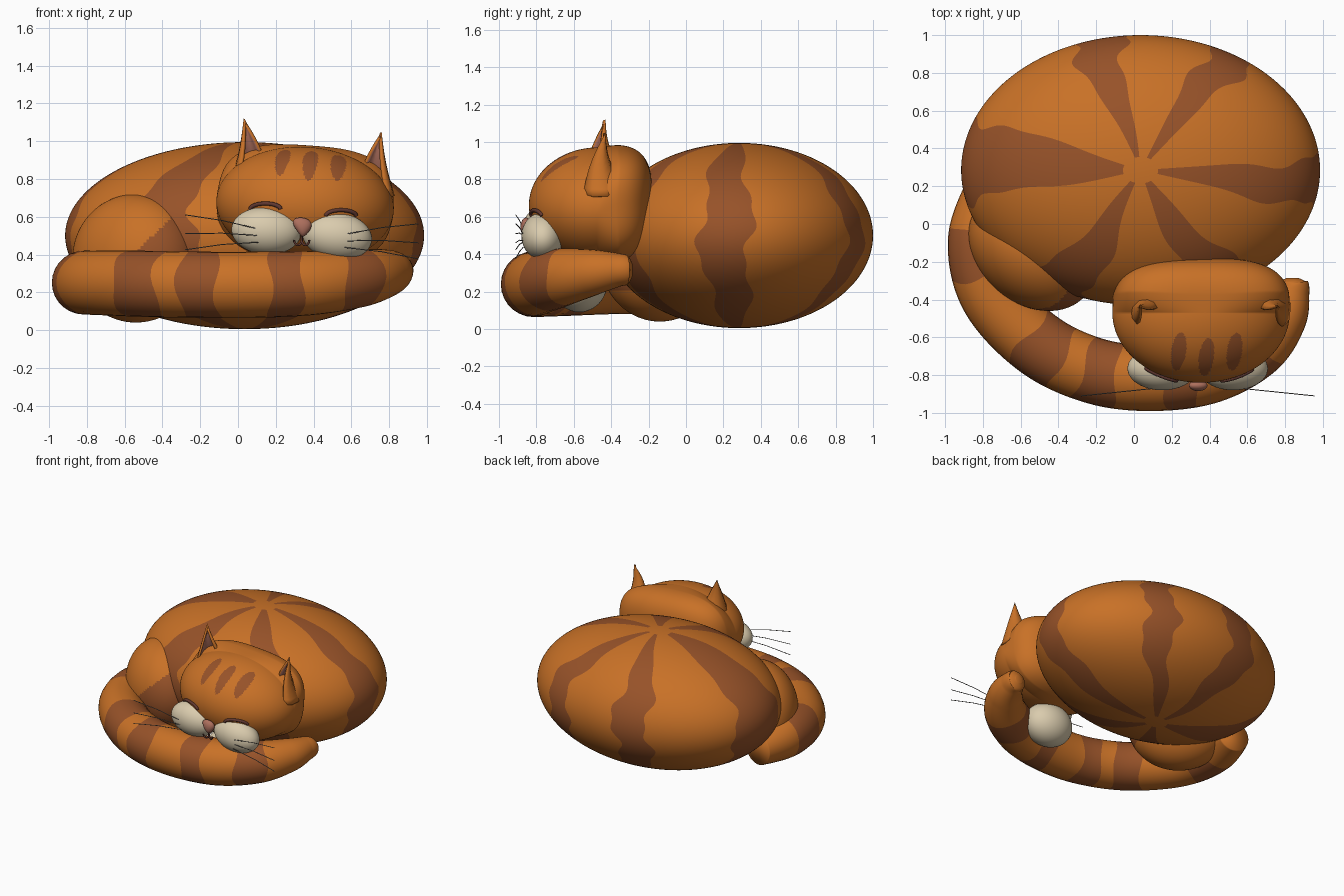
import bpy, bmesh, math
from math import sin, cos, pi, radians, sqrt, atan2
from mathutils import Vector, Matrix

if "Cube" in bpy.data.objects:
    bpy.data.objects.remove(bpy.data.objects["Cube"])


def material(name, r, g, b):
    m = bpy.data.materials.new(name)
    m.use_nodes = True
    m.diffuse_color = (r, g, b, 1)
    bsdf = m.node_tree.nodes["Principled BSDF"]
    bsdf.inputs["Base Color"].default_value = (r, g, b, 1)
    bsdf.inputs["Roughness"].default_value = 0.8
    return m


ORANGE = material("orange fur", 0.58, 0.165, 0.02)
BROWN = material("brown stripe", 0.31, 0.085, 0.022)
CREAM = material("cream fur", 0.70, 0.60, 0.42)
PINK = material("pink skin", 0.42, 0.16, 0.11)
DARK = material("dark line", 0.12, 0.04, 0.03)
GREY = material("whisker grey", 0.2, 0.19, 0.18)


def finish(name, bm, mats):
    bmesh.ops.recalc_face_normals(bm, faces=bm.faces)
    for f in bm.faces:
        f.smooth = True
    me = bpy.data.meshes.new(name)
    bm.to_mesh(me)
    bm.free()
    for m in mats:
        me.materials.append(m)
    ob = bpy.data.objects.new(name, me)
    bpy.context.collection.objects.link(ob)
    return ob


def ball(name, mats, shape, paint=None, seg=48, rings=24):
    """Unit sphere moved by shape(v); paint(unit, placed) picks a face's material."""
    bm = bmesh.new()
    bmesh.ops.create_uvsphere(bm, u_segments=seg, v_segments=rings, radius=1)
    unit = [f.calc_center_median() for f in bm.faces]
    for v in bm.verts:
        v.co = shape(v.co.copy())
    if paint:
        for f, u in zip(bm.faces, unit):
            f.material_index = int(paint(u, f.calc_center_median()))
    return finish(name, bm, mats)


def ellipsoid(centre, radii, axis="Z", turn=0):
    rot = Matrix.Rotation(radians(turn), 3, axis)
    return lambda v: rot @ Vector(a * b for a, b in zip(v, radii)) + Vector(centre)


def line(name, mat, points, radius):
    cu = bpy.data.curves.new(name, "CURVE")
    cu.dimensions = "3D"
    cu.bevel_depth = radius
    cu.bevel_resolution = 2
    cu.use_fill_caps = True
    sp = cu.splines.new("POLY")
    sp.points.add(len(points) - 1)
    for p, co in zip(sp.points, points):
        p.co = (*co, 1)
    cu.materials.append(mat)
    ob = bpy.data.objects.new(name, cu)
    bpy.context.collection.objects.link(ob)


# Body: its mesh lines are twisted a little so the stripe edges wander
BODY_STRIPES = [(104, 8), (60, 8), (-6, 11), (-63, 10), (-116, 10), (176, 18)]


def body_shape(v):
    a = atan2(v.y, v.x)
    a += 0.045 * sin(7 * v.z + 2 * a) + 0.02 * sin(17 * v.z + 3 * a)
    r = sqrt(v.x ** 2 + v.y ** 2)
    return Vector((0.035 + 0.95 * r * cos(a), 0.285 + 0.715 * r * sin(a), 0.5 + 0.495 * v.z))


def body_paint(u, p):
    a = math.degrees(atan2(u.y, u.x))
    near = any(abs((a - c + 180) % 360 - 180) < w for c, w in BODY_STRIPES)
    return near and abs(u.z) < 0.995


ball("body", [ORANGE, BROWN], body_shape, body_paint, 240, 96)

# Haunch
ball("haunch", [ORANGE, BROWN], ellipsoid((-0.54, -0.14, 0.38), (0.37, 0.28, 0.34), "Z", -40),
     lambda u, p: p.x > p.z - 0.95 and p.x > -0.6 and p.z > 0.2, 128, 64)

# Paw under the chin
ball("paw", [CREAM], ellipsoid((0.33, -0.57, 0.25), (0.19, 0.15, 0.16)))

# Tail: a tapering tube, each point being x, y, z, radius
TAIL = [Vector(p) for p in (
    (-0.77, 0.2, 0.23, 0.12), (-0.82, -0.08, 0.25, 0.165), (-0.75, -0.38, 0.25, 0.17),
    (-0.5, -0.64, 0.245, 0.175), (-0.2, -0.78, 0.24, 0.175), (0.1, -0.815, 0.24, 0.175),
    (0.4, -0.78, 0.25, 0.17), (0.65, -0.66, 0.275, 0.155), (0.79, -0.5, 0.3, 0.125),
    (0.84, -0.36, 0.315, 0.09), (0.84, -0.31, 0.315, 0.075), (0.84, -0.285, 0.315, 0.03))]
TAIL_STRIPES = [(0.85, 1.65), (2.8, 3.4), (3.75, 4.35), (5.2, 5.7), (6.4, 7.15)]


def tail_at(t):
    last = len(TAIL) - 1
    t = min(max(t, 0), last - 1e-6)
    i = int(t)
    f = t - i
    a, b, c, d = (TAIL[min(max(k, 0), last)] for k in range(i - 1, i + 3))
    return 0.5 * (2 * b + (c - a) * f + (2 * a - 5 * b + 4 * c - d) * f ** 2
                  + (3 * b - a - 3 * c + d) * f ** 3)


def build_tail(sides=28, per=14):
    bm = bmesh.new()
    rings = []
    total = (len(TAIL) - 1) * per
    for i in range(total + 1):
        ring = []
        for k in range(sides):
            a = 2 * pi * k / sides
            wob = 0.05 * sin(3 * a + 0.2 * i) if per < i < total - 3 * per else 0
            t = i / per + wob
            p = tail_at(t)
            run = (tail_at(t + 0.05) - tail_at(t - 0.05)).xyz
            side = run.cross(Vector((0, 0, 1))).normalized()
            ring.append(bm.verts.new(p.xyz + p.w * (side * cos(a) + Vector((0, 0, sin(a))))))
        rings.append(ring)
    for i in range(total):
        t = (i + 0.5) / per
        for k in range(sides):
            j = (k + 1) % sides
            f = bm.faces.new((rings[i][k], rings[i][j], rings[i + 1][j], rings[i + 1][k]))
            f.material_index = int(any(lo < t < hi for lo, hi in TAIL_STRIPES))
    bm.faces.new(rings[0])
    bm.faces.new(rings[-1])
    finish("tail", bm, [ORANGE, BROWN])


build_tail()

# Head: rounded face, boxier behind, rolled slightly to one side
HEAD = Vector((0.355, -0.47, 0.66))


def head_shape(v):
    p = v.copy()
    if v.y > 0:
        q = 2 + min(1, 3 * v.y)
        p /= sum(abs(c) ** q for c in v) ** (1 / q)
        p.z += 0.12 * v.y
    p = Vector((p.x * 0.47, p.y * (0.29 if v.y > 0 else 0.37), p.z * 0.31))
    return Matrix.Rotation(radians(4), 3, "Y") @ p + HEAD


def head_paint(u, p):
    if p.z < HEAD.z:
        return False
    return any(((p.x - x - 0.12 * (p.y + 0.69)) / 0.04) ** 2 + ((p.y - y) / 0.1) ** 2 < 1
               for x, y in ((0.235, -0.675), (0.385, -0.705), (0.53, -0.675)))


ball("head", [ORANGE, BROWN], head_shape, head_paint, 256, 160)


def face_y(x, z):
    d = ((x - HEAD.x) / 0.47) ** 2 + ((z - HEAD.z) / 0.31) ** 2
    return HEAD.y - 0.37 * sqrt(max(0, 1 - d))


# Cheeks, closed eyes and whiskers on both sides
for side, x, z, eye_x, eye_z, tilt in (("right", 0.15, 0.525, 0.145, 0.64, 4),
                                       ("left", 0.525, 0.497, 0.545, 0.605, 8)):
    ball(side + "_cheek", [CREAM], ellipsoid((x, -0.765, z), (0.185, 0.115, 0.125), "Y", tilt))
    arc = []
    for k in range(13):
        a = pi * k / 12
        ex, ez = eye_x - 0.08 * cos(a), eye_z + 0.03 * sin(a)
        arc.append((ex, face_y(ex, ez) - 0.004, ez))
    line(side + "_eyelid", DARK, arc, 0.011)
    s = -1 if side == "right" else 1
    for k, fan in enumerate((0.075, 0.01, -0.04)):
        root = Vector((x + s * 0.04, -0.87, z + 0.01 - 0.035 * k))
        end = root + Vector((s * 0.39, -0.04, fan - 0.02 * (s > 0)))
        mid = (root + end) / 2 + Vector((0, 0, 0.008))
        line(f"{side}_whisker_{k + 1}", GREY, (root, mid, end), 0.0025)

# Nose: a soft wedge, narrower at the bottom
ball("nose", [PINK], lambda v: Vector((0.34 + v.x * (0.045 + 0.022 * v.z), -0.855 + 0.03 * v.y,
                                       0.545 + 0.05 * v.z - 0.008 * v.x)), None, 24, 12)

# Mouth: two small hooks
for name, s in (("mouth_right", -1), ("mouth_left", 1)):
    hook = [(0.337 + s * 0.02 * (1 - cos(pi * k / 8)), -0.845 - 0.014 * k / 8,
             0.475 - 0.025 * sin(pi * k / 8)) for k in range(9)]
    line(name, DARK, [(0.337, -0.85, 0.5)] + hook, 0.006)

# Ears: open half cones with a pink lining, given as offsets from the tip
EAR_BASE = [(-0.03, -0.12, -0.33), (-0.065, -0.07, -0.34), (-0.07, 0.01, -0.34),
            (-0.02, 0.07, -0.3), (0.05, 0.075, -0.26), (0.1, 0.05, -0.24), (0.115, 0.0, -0.22)]


def ear(name, tip, s):
    bm = bmesh.new()
    rows = []
    for i in range(9):
        f = i / 9
        bend = 0.02 * sin(pi * f)
        rows.append([bm.verts.new((tip[0] + s * (x * (1 - f) + bend * 0.5),
                                   tip[1] + y * (1 - f) - bend, tip[2] + z * (1 - f)))
                     for x, y, z in EAR_BASE])
    top = bm.verts.new(tip)
    for lo, hi in zip(rows, rows[1:]):
        for k in range(len(EAR_BASE) - 1):
            bm.faces.new((lo[k], lo[k + 1], hi[k + 1], hi[k]))
    for k in range(len(EAR_BASE) - 1):
        bm.faces.new((rows[-1][k], rows[-1][k + 1], top))
    bmesh.ops.recalc_face_normals(bm, faces=bm.faces)
    # Make every face look away from the hollow before lining it
    hollow = Vector((tip[0] + s * 0.03, tip[1] - 0.03, tip[2] - 0.25))
    face = max(bm.faces, key=lambda f: f.calc_area())
    if face.normal.dot(face.calc_center_median() - hollow) < 0:
        bmesh.ops.reverse_faces(bm, faces=bm.faces)
    me = bpy.data.meshes.new(name)
    bm.to_mesh(me)
    bm.free()
    me.materials.append(ORANGE)
    me.materials.append(PINK)
    ob = bpy.data.objects.new(name, me)
    bpy.context.collection.objects.link(ob)
    me.shade_smooth()
    sol = ob.modifiers.new("lining", "SOLIDIFY")
    sol.thickness = 0.016
    sol.offset = -1
    sol.material_offset = 1


ear("right_ear", (0.03, -0.43, 1.12), 1)
ear("left_ear", (0.76, -0.43, 1.05), -1)
